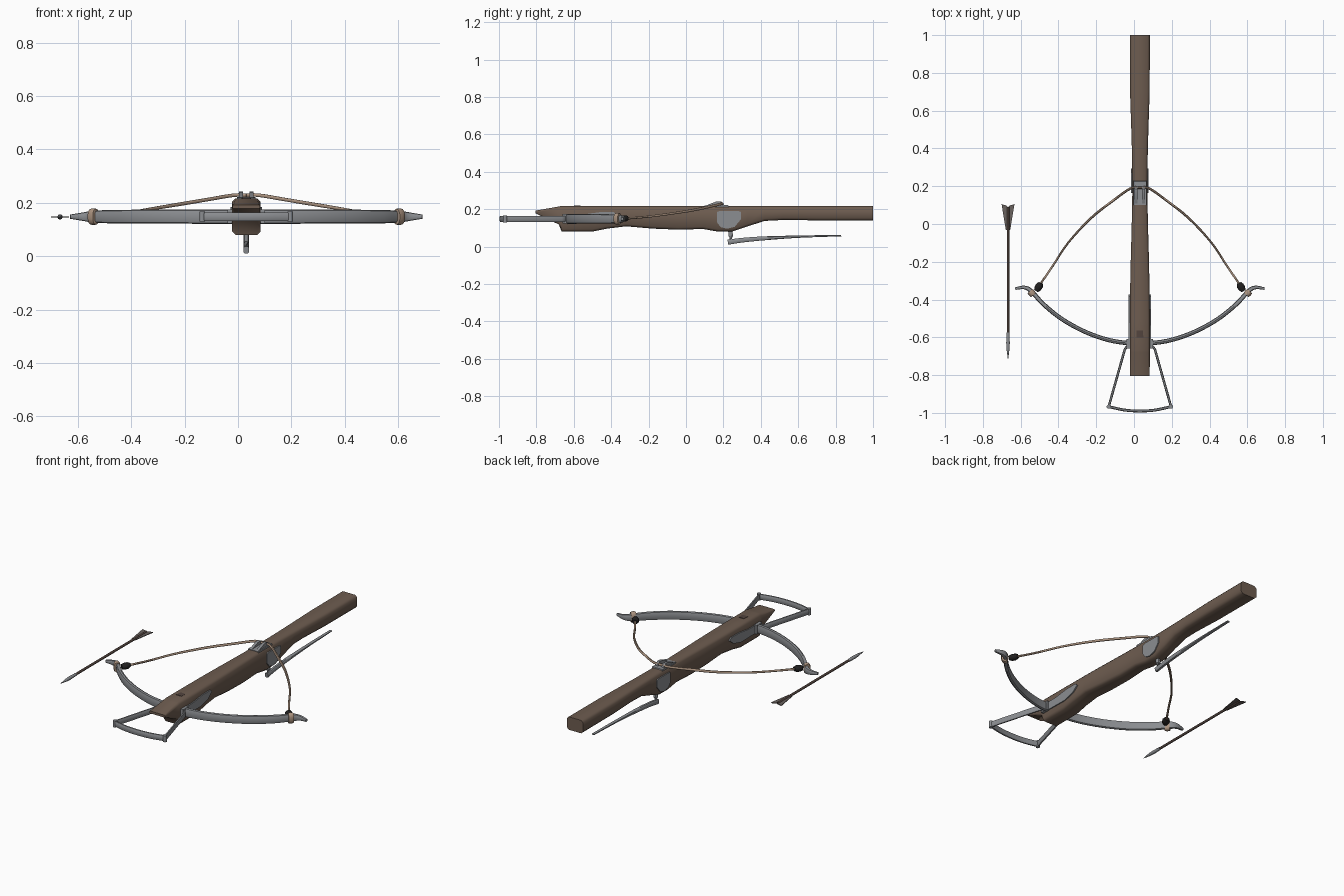
import bpy, bmesh
from math import cos, sin, pi, copysign
from mathutils import Vector

if "Cube" in bpy.data.objects:
    bpy.data.objects.remove(bpy.data.objects["Cube"])

X0 = 0.031  # centre line of the weapon


def material(name, rgb):
    m = bpy.data.materials.new(name)
    m.use_nodes = True
    m.diffuse_color = (*rgb, 1)
    bsdf = next(n for n in m.node_tree.nodes if n.type == "BSDF_PRINCIPLED")
    bsdf.inputs["Base Color"].default_value = (*rgb, 1)
    return m


WOOD = material("brown wood", (0.155, 0.108, 0.08))
DARK = material("dark wood", (0.085, 0.058, 0.048))
STEEL = material("grey steel", (0.26, 0.27, 0.285))
CORD = material("tan cord", (0.42, 0.30, 0.22))
BLACK = material("black binding", (0.015, 0.014, 0.014))
FEATHER = material("grey feather", (0.14, 0.12, 0.11))


def finish(name, bm, mat, angle=45):
    bmesh.ops.recalc_face_normals(bm, faces=bm.faces)
    me = bpy.data.meshes.new(name)
    bm.to_mesh(me)
    bm.free()
    me.materials.append(mat)
    ob = bpy.data.objects.new(name, me)
    bpy.context.collection.objects.link(ob)
    bpy.ops.object.select_all(action="DESELECT")
    ob.select_set(True)
    bpy.context.view_layer.objects.active = ob
    bpy.ops.object.shade_smooth_by_angle(angle=angle * pi / 180)
    return ob


def skin(name, rings, mat, angle=45):
    """Join rings of points into a capped tube."""
    bm = bmesh.new()
    loops = [[bm.verts.new(p) for p in r] for r in rings]
    n = len(loops[0])
    for a, b in zip(loops, loops[1:]):
        for i in range(n):
            bm.faces.new((a[i], a[(i + 1) % n], b[(i + 1) % n], b[i]))
    bm.faces.new(loops[0])
    bm.faces.new(loops[-1])
    return finish(name, bm, mat, angle)


def smooth(points, steps=5):
    """Curve through rows of numbers (position and half sizes)."""
    rows = [Vector(p) for p in points]
    rows = [2 * rows[0] - rows[1]] + rows + [2 * rows[-1] - rows[-2]]
    out = []
    for a, b, c, d in zip(rows, rows[1:], rows[2:], rows[3:]):
        for k in range(steps):
            t = k / steps
            out.append(b + (c - a) * (t / 2) + (2 * a - 5 * b + 4 * c - d) * (t * t / 2)
                       + (3 * b - a - 3 * c + d) * (t ** 3 / 2))
    return out + [rows[-2]]


def sweep(name, rows, mat, sides=10, power=1.0, angle=45):
    """Rows are x, y, z, half width, half height; x is from the centre line."""
    pts = [Vector((r[0] + X0, r[1], r[2])) for r in rows]
    rings = []
    for i, p in enumerate(pts):
        t = (pts[min(i + 1, len(pts) - 1)] - pts[max(i - 1, 0)]).normalized()
        side = Vector((0, 0, 1)).cross(t)
        side = side.normalized() if side.length > 0.01 else Vector((1, 0, 0))
        up = t.cross(side)
        ring = []
        for k in range(sides):
            a = 2 * pi * (k + 0.5) / sides
            c, s = cos(a), sin(a)
            ring.append(p + side * rows[i][3] * copysign(abs(c) ** power, c)
                        + up * rows[i][4] * copysign(abs(s) ** power, s))
        rings.append(ring)
    return skin(name, rings, mat, angle)


def plate(name, outline, x1, x2, mat):
    """Side outline in y, z pushed from x1 to x2."""
    return skin(name, [[(X0 + x, y, z) for y, z in outline] for x in (x1, x2)], mat, 30)


# Stock: chamfered cross-sections along y (y, half width, bottom, top)
stock = [(-0.805, .052, .178, .192), (-0.68, .053, .118, .214), (-0.665, .053, .08, .217),
         (-0.5, .053, .08, .217), (-0.42, .052, .096, .217), (-0.32, .051, .108, .217),
         (-0.18, .048, .096, .217), (-0.04, .044, .09, .217), (0.09, .041, .094, .217),
         (0.17, .04, .08, .217), (0.25, .04, .081, .217), (0.33, .041, .108, .217),
         (0.42, .043, .137, .217), (0.52, .046, .142, .217), (0.7, .052, .14, .217),
         (1.0, .053, .14, .217)]
rings = []
for y, w, lo, hi in stock:
    c = min(0.012, (hi - lo) * 0.3)
    half = [(w - c, lo), (w, lo + c), (w, hi - c), (w - c, hi)]
    rings.append([(X0 + x, y, z) for x, z in half + [(-x, z) for x, z in reversed(half)]])
skin("stock", rings, WOOD, 50)

# Small dark notch in the top of the stock
sweep("stock_notch", [(0, -0.6, .217, .02, .003), (0, -0.565, .217, .018, .003)], DARK, 8)

# Bow: half the path, mirrored about the centre line
limb = [(0, -.632, .148, .012, .027), (.14, -.62, .148, .012, .027),
        (.28, -.575, .148, .012, .026), (.41, -.505, .148, .012, .026),
        (.51, -.425, .148, .012, .025), (.575, -.355, .148, .012, .022),
        (.612, -.336, .148, .010, .016), (.66, -.342, .148, .007, .008)]
bow = [(-r[0], *r[1:]) for r in reversed(limb[1:])] + limb
sweep("bow", smooth(bow), STEEL, 10, 0.7)

# Foot stirrup: bowed front bar, two arms and corner knobs
sweep("stirrup_bar", smooth([(-.165, -.967, .148, .008, .017), (-.08, -.985, .148, .008, .017),
                             (0, -.99, .148, .008, .017), (.08, -.985, .148, .008, .017),
                             (.165, -.967, .148, .008, .017)]), STEEL, 8, 0.7)

# Pieces repeated on both sides
for s, side in ((1, "left"), (-1, "right")):
    sweep(side + "_stirrup_arm", [(s * .165, -.967, .148, .007, .017),
                                  (s * .08, -.665, .148, .007, .017),
                                  (s * .07, -.65, .148, .007, .017),
                                  (s * .056, -.645, .148, .007, .017)], STEEL, 8, 0.7)
    sweep(side + "_stirrup_knob", [(s * .165, -.967, .129, .011, .011),
                                   (s * .165, -.967, .167, .011, .011)], STEEL, 10)
    # Long steel cheek holding the bow
    plate(side + "_bow_cheek", [(-.655, .125), (-.655, .172), (-.55, .172), (-.46, .184),
                                (-.385, .184), (-.372, .17), (-.41, .14), (-.48, .122)],
          s * .045, s * .059, STEEL)
    plate(side + "_bow_clamp", [(-.66, .122), (-.66, .175), (-.61, .175), (-.61, .122)],
          s * .045, s * .07, STEEL)
    # Lock plate beside the nut
    plate(side + "_lock_plate", [(.165, .185), (.165, .13), (.185, .104), (.22, .095),
                                 (.26, .105), (.293, .145), (.293, .185), (.28, .19),
                                 (.18, .19)], s * .03, s * .046, STEEL)
    # String half
    sweep(side + "_bowstring", smooth([(0, .192, .229, .007, .007), (s * .05, .188, .228, .007, .007),
                                       (s * .14, .125, .213, .007, .007),
                                       (s * .26, .03, .193, .007, .007),
                                       (s * .38, -.1, .173, .006, .006),
                                       (s * .46, -.22, .158, .006, .006),
                                       (s * .535, -.33, .149, .006, .006)], 4), CORD, 8)
    # Black binding at the string end
    sweep(side + "_string_binding", [(s * .525, -.312, .151, .013, .013),
                                     (s * .531, -.326, .15, .021, .018),
                                     (s * .54, -.34, .149, .021, .018),
                                     (s * .55, -.354, .148, .013, .014)], BLACK, 8)
    # Cord loop around the limb
    sweep(side + "_cord_loop", [(s * .563, -.376, .148, .017, .029),
                                (s * .573, -.365, .148, .020, .032),
                                (s * .582, -.355, .148, .017, .029)], CORD, 12, 0.8)
    # Nut prong that catches the string
    plate(side + "_nut_prong", [(.105, .21), (.105, .219), (.16, .24), (.185, .242),
                                (.2, .232), (.205, .21)], s * .012, s * .028, STEEL)

# Nut seat under the prongs
plate("nut_seat", [(.1, .2), (.1, .22), (.225, .222), (.235, .2)], -.034, .034, STEEL)

# Trigger post and long lever
sweep("trigger_lever", [(0, .235, .1, .011, .012), (0, .24, .055, .011, .012),
                        (0, .238, .024, .011, .014)], STEEL, 8, 0.6)
sweep("trigger_handle", smooth([(0, .224, .023, .011, .014), (0, .3, .034, .011, .013),
                                (0, .42, .044, .011, .011), (0, .58, .052, .010, .007),
                                (0, .72, .056, .009, .005), (0, .83, .058, .008, .004)], 4),
      STEEL, 8, 0.6)

# Loose bolt beside the bow
BX, BZ = -0.667 - X0, 0.147
sweep("bolt_shaft", [(BX, .09, BZ, .007, .007), (BX, -.59, BZ, .007, .007)], DARK, 10)
sweep("bolt_head", [(BX, -.575, BZ, .008, .008), (BX, -.63, BZ, .01, .01),
                    (BX, -.665, BZ, .008, .008), (BX, -.715, BZ, .001, .001)], STEEL, 10)
for s, side in ((1, "left"), (-1, "right")):
    outline = [(0, -.035), (s * .012, -.03), (s * .034, .105), (s * .01, .098), (0, .09)]
    skin(side + "_bolt_vane", [[(BX + X0 + x, y, BZ + z) for x, y in outline]
                               for z in (-.002, .002)], FEATHER, 30)
